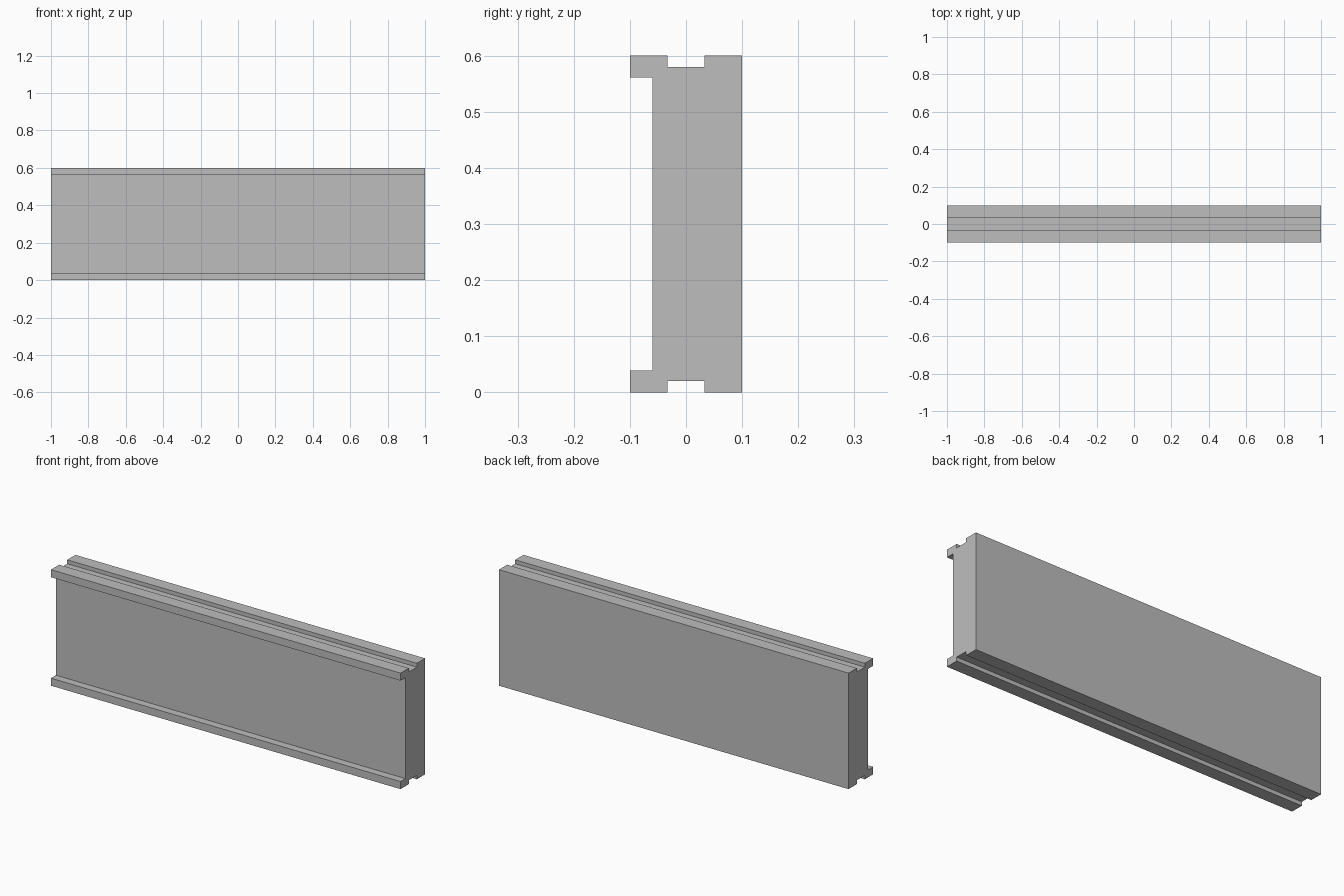
import bpy
import bmesh

cube = bpy.data.objects.get("Cube")
if cube:
    bpy.data.objects.remove(cube, do_unlink=True)

LENGTH, HEIGHT = 2.0, 0.6

# Plain grey finish
grey = bpy.data.materials.new("light_grey")
grey.use_nodes = True
colour = (0.515, 0.515, 0.515, 1)
grey.diffuse_color = colour
grey.node_tree.nodes["Principled BSDF"].inputs["Base Color"].default_value = colour

# Upper half of the cross-section (y, z): back, top groove, front lip
upper = [(0.1, 0.6), (0.033, 0.6), (0.033, 0.58), (-0.033, 0.58),
         (-0.033, 0.6), (-0.1, 0.6), (-0.1, 0.561), (-0.06, 0.561)]
# Lower half mirrors the upper one
lower = [(y, HEIGHT - z) for y, z in reversed(upper)]

# Extrude the section along the panel's length
bm = bmesh.new()
end = bm.faces.new([bm.verts.new((-LENGTH / 2, y, z)) for y, z in upper + lower])
result = bmesh.ops.extrude_face_region(bm, geom=[end], use_keep_orig=True)
moved = [v for v in result["geom"] if isinstance(v, bmesh.types.BMVert)]
bmesh.ops.translate(bm, verts=moved, vec=(LENGTH, 0, 0))
bmesh.ops.recalc_face_normals(bm, faces=bm.faces)

mesh = bpy.data.meshes.new("grooved_panel")
bm.to_mesh(mesh)
bm.free()
mesh.materials.append(grey)
panel = bpy.data.objects.new("grooved_panel", mesh)
bpy.context.collection.objects.link(panel)
